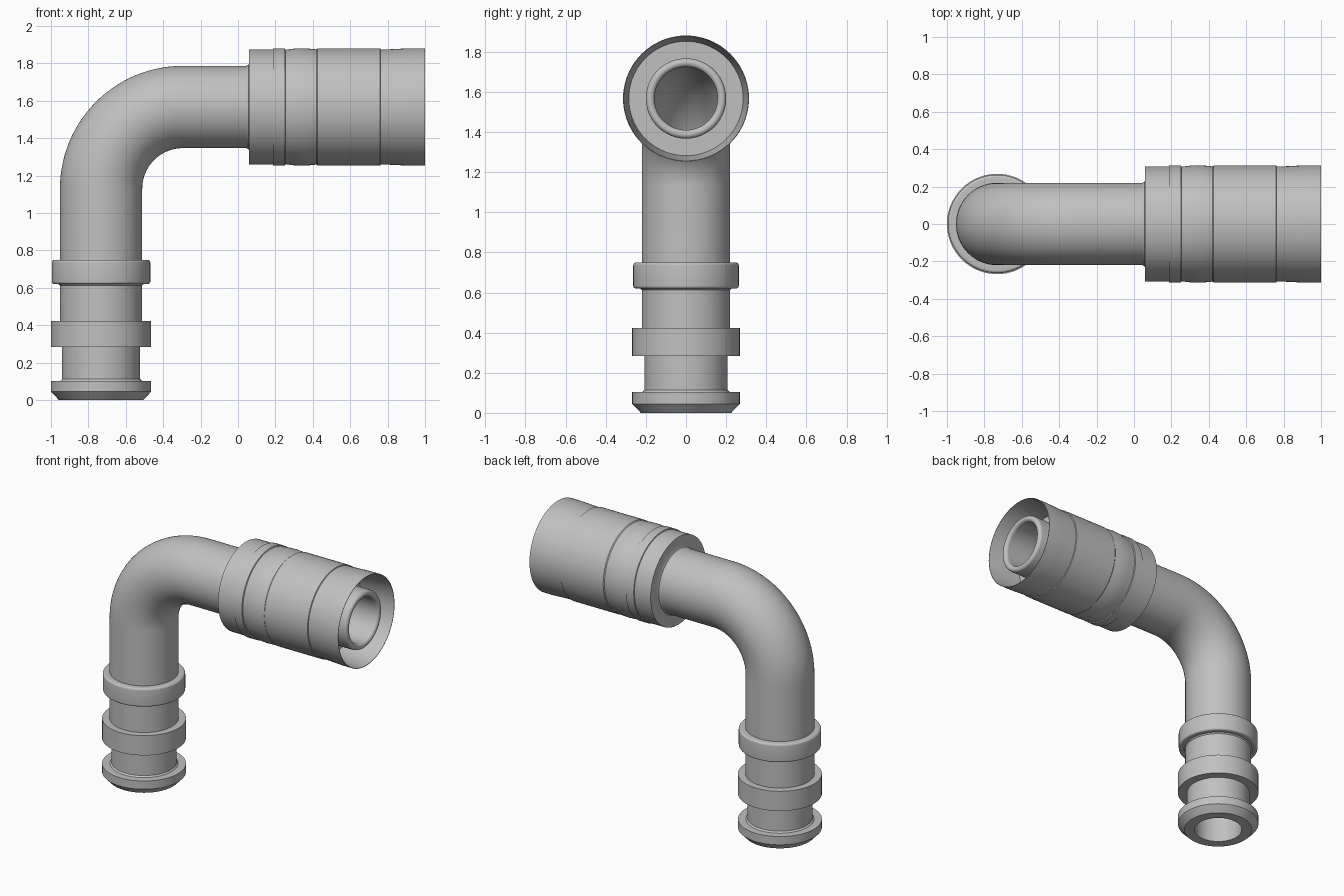
import bpy, bmesh, math
from mathutils import Vector

if "Cube" in bpy.data.objects:
    bpy.data.objects.remove(bpy.data.objects["Cube"], do_unlink=True)

# Centre line: straight up, quarter bend, then straight along +x
AXIS_X, BEND_Z, BEND_R = -0.732, 1.13, 0.437
ARC = BEND_R * math.pi / 2
SEGMENTS, BEND_STEPS = 72, 28

metal = bpy.data.materials.new("grey metal")
metal.use_nodes = True
grey = (0.53, 0.53, 0.53, 1)
metal.diffuse_color = grey
metal.node_tree.nodes["Principled BSDF"].inputs["Base Color"].default_value = grey


def along_x(x):
    """Distance along the centre line for a station on the horizontal run."""
    return BEND_Z + ARC + x - (AXIS_X + BEND_R)


def frame(s):
    """Centre and in-plane outward direction of the centre line at distance s."""
    angle = min(max((s - BEND_Z) / BEND_R, 0), math.pi / 2)
    out = Vector((-math.cos(angle), 0, math.sin(angle)))
    run = Vector((math.sin(angle), 0, math.cos(angle)))
    centre = Vector((AXIS_X + BEND_R, 0, BEND_Z)) + out * BEND_R
    straight = min(s - BEND_Z, 0) + max(s - BEND_Z - ARC, 0)
    return centre + run * straight, out


def turned_part(name, profile):
    """Skin circular rings (distance, radius) along the centre line."""
    bm = bmesh.new()
    rings = []
    for s, r in profile:
        centre, out = frame(s)
        ring = []
        for i in range(SEGMENTS):
            a = 2 * math.pi * i / SEGMENTS
            ring.append(bm.verts.new(centre + r * (math.cos(a) * out + math.sin(a) * Vector((0, 1, 0)))))
        rings.append(ring)
    for low, high in zip(rings, rings[1:]):
        for i in range(SEGMENTS):
            j = (i + 1) % SEGMENTS
            bm.faces.new((low[i], high[i], high[j], low[j]))
    mesh = bpy.data.meshes.new(name)
    bm.to_mesh(mesh)
    bm.free()
    mesh.materials.append(metal)
    obj = bpy.data.objects.new(name, mesh)
    bpy.context.collection.objects.link(obj)
    bpy.ops.object.select_all(action="DESELECT")
    obj.select_set(True)
    bpy.context.view_layer.objects.active = obj
    bpy.ops.object.shade_smooth_by_angle(angle=math.radians(30))
    return obj


def arc(cx, cy, radius, start, end, steps=6):
    """Rounded corner points for a profile, angles in degrees."""
    angles = [math.radians(start + (end - start) * i / steps) for i in range(steps + 1)]
    return [(cx + radius * math.cos(a), cy + radius * math.sin(a)) for a in angles]


PIPE, BORE, RIM, COLLAR, NIPPLE = 0.22, 0.157, 0.268, 0.263, 0.2
TIP = along_x(0.985)
bend = [BEND_Z + ARC * i / BEND_STEPS for i in range(BEND_STEPS + 1)]

# Grooved end with its chamfered foot and middle flange
turned_part("grooved_end", [
    (0, BORE), (0, 0.225), (0.045, RIM), (0.103, RIM), (0.103, 0.218),
    (0.113, 0.208), (0.283, 0.208), (0.283, RIM), (0.422, RIM), (0.422, PIPE)])

# Rounded stop collar
turned_part("stop_collar", [(0.612, PIPE), (0.62, 0.228), (0.62, 0.25)]
            + arc(0.633, COLLAR - 0.013, 0.013, 180, 90)
            + arc(0.735, COLLAR - 0.015, 0.015, 90, 0) + [(0.75, PIPE)])

# Bent pipe and its hollow bore
turned_part("bent_pipe", [(s, PIPE) for s in [0.422] + bend + [along_x(0.06)]])
turned_part("pipe_bore", [(s, BORE) for s in [TIP - 0.022] + bend[::-1] + [0]])

# Crimped sleeve: shoulder, bands, flared mouth and socket floor
sleeve = [(0.045, PIPE), (0.055, 0.225), (0.06, 0.235), (0.06, 0.308), (0.186, 0.308),
          (0.188, 0.314), (0.25, 0.314), (0.253, 0.307), (0.27, 0.308), (0.3, 0.312),
          (0.34, 0.314), (0.38, 0.312), (0.42, 0.308), (0.426, 0.313), (0.76, 0.313),
          (0.763, 0.307), (0.82, 0.309), (0.88, 0.312), (0.93, 0.314), (1, 0.314),
          (1, 0.311), (0.76, 0.285), (0.76, NIPPLE)]
turned_part("crimped_sleeve", [(along_x(x), r) for x, r in sleeve])

# Inner nipple with a rounded lip
turned_part("inner_nipple", [(along_x(0.76), NIPPLE)]
            + arc(TIP - 0.022, (NIPPLE + BORE) / 2, (NIPPLE - BORE) / 2, 90, -90, 12))
